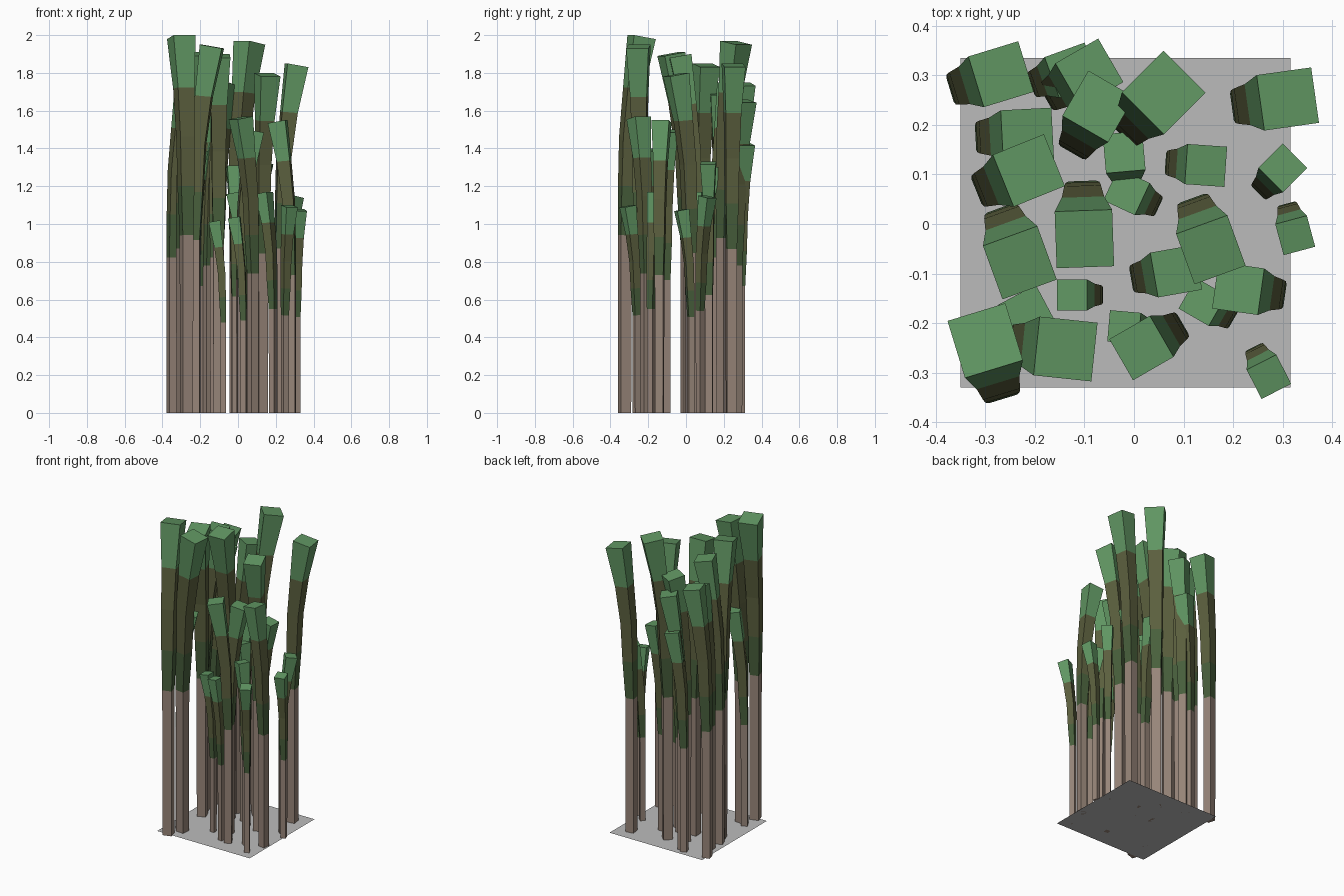
import bpy, bmesh, math
from mathutils import Vector

if "Cube" in bpy.data.objects:
    bpy.data.objects.remove(bpy.data.objects["Cube"])


def material(name, rgb):
    m = bpy.data.materials.new(name)
    m.diffuse_color = (*rgb, 1)
    m.use_nodes = True
    m.node_tree.nodes["Principled BSDF"].inputs["Base Color"].default_value = m.diffuse_color
    return m


GREY = material("ground grey", (0.50, 0.50, 0.50))
STALK_MATS = [
    material("dry brown", (0.31, 0.235, 0.19)),
    material("moss green", (0.065, 0.115, 0.045)),
    material("olive", (0.105, 0.115, 0.048)),
    material("leaf green", (0.12, 0.31, 0.125)),
]

# Stalk profile as fractions of height: z, lean offset, half width, tilt in degrees
PROFILE = [
    (0.00, 0.000, 0.0140, 0),
    (0.47, 0.000, 0.0145, 2),
    (0.60, 0.005, 0.0180, 3),
    (0.73, 0.010, 0.0195, 4),
    (0.86, 0.025, 0.0225, 5),
    (1.00, 0.047, 0.0305, 10),
]
SEGMENT_MATS = [0, 1, 2, 2, 3]

# Each stalk: centre of its tip (x, y), direction it leans in degrees, height
STALKS = [
    (-0.300, -0.235, 107, 2.00),
    (-0.138, -0.252, -6, 1.95),
    (-0.215, -0.180, 28, 1.40),
    (0.015, -0.250, 210, 1.57),
    (0.085, -0.095, 10, 1.50),
    (0.210, -0.130, 172, 1.55),
    (0.155, -0.052, -70, 1.80),
    (-0.100, -0.030, -88, 1.90),
    (-0.230, -0.078, -70, 1.91),
    (-0.212, 0.108, 22, 1.85),
    (-0.215, 0.180, 3, 1.70),
    (-0.268, 0.302, 17, 1.75),
    (0.060, 0.265, 45, 1.97),
    (0.310, 0.252, 8, 1.85),
    (-0.090, 0.305, 30, 1.66),
    (-0.125, 0.310, 20, 1.43),
    (-0.072, 0.237, 60, 1.75),
    (-0.020, 0.145, 95, 1.31),
    (-0.015, 0.065, 155, 1.17),
    (0.145, 0.118, -4, 1.33),
    (0.300, 0.113, 45, 1.15),
    (0.325, -0.023, -75, 1.08),
    (0.272, -0.308, -63, 1.10),
    (-0.125, -0.143, 180, 1.02),
    (0.138, -0.157, 150, 1.17),
    (-0.020, -0.208, 175, 1.04),
]


def make_stalk(index, x, y, lean, height):
    a = math.radians(lean)
    along = Vector((math.cos(a), math.sin(a), 0))
    side = Vector((-math.sin(a), math.cos(a), 0))
    base = Vector((x, y, 0)) - along * PROFILE[-1][1] * height
    bm = bmesh.new()
    rings = []
    for z, offset, half, tilt in PROFILE:
        t = math.radians(tilt)
        h = half * height
        # the back edge of the tip is the highest point
        centre = base + along * offset * height
        centre.z = z * height - (h * math.sin(t) if z == 1 else 0)
        fwd = along * math.cos(t) - Vector((0, 0, math.sin(t)))
        rings.append([bm.verts.new(centre + fwd * h * i + side * h * j)
                      for i, j in ((-1, -1), (1, -1), (1, 1), (-1, 1))])
    for k, (low, high) in enumerate(zip(rings, rings[1:])):
        for i in range(4):
            j = (i + 1) % 4
            f = bm.faces.new((low[i], low[j], high[j], high[i]))
            f.material_index = SEGMENT_MATS[k]
    bm.faces.new(rings[-1]).material_index = 3
    bm.faces.new(rings[0][::-1]).material_index = 0
    me = bpy.data.meshes.new(f"stalk_{index:02d}")
    bm.to_mesh(me)
    bm.free()
    for m in STALK_MATS:
        me.materials.append(m)
    bpy.context.collection.objects.link(bpy.data.objects.new(me.name, me))


# Flat square base sheet
bpy.ops.mesh.primitive_plane_add(size=0.665, location=(-0.0175, 0.0025, 0))
sheet = bpy.context.object
sheet.name = "base_sheet"
sheet.data.materials.append(GREY)

# Clump of leaning stalks
for n, stalk in enumerate(STALKS, 1):
    make_stalk(n, *stalk)
